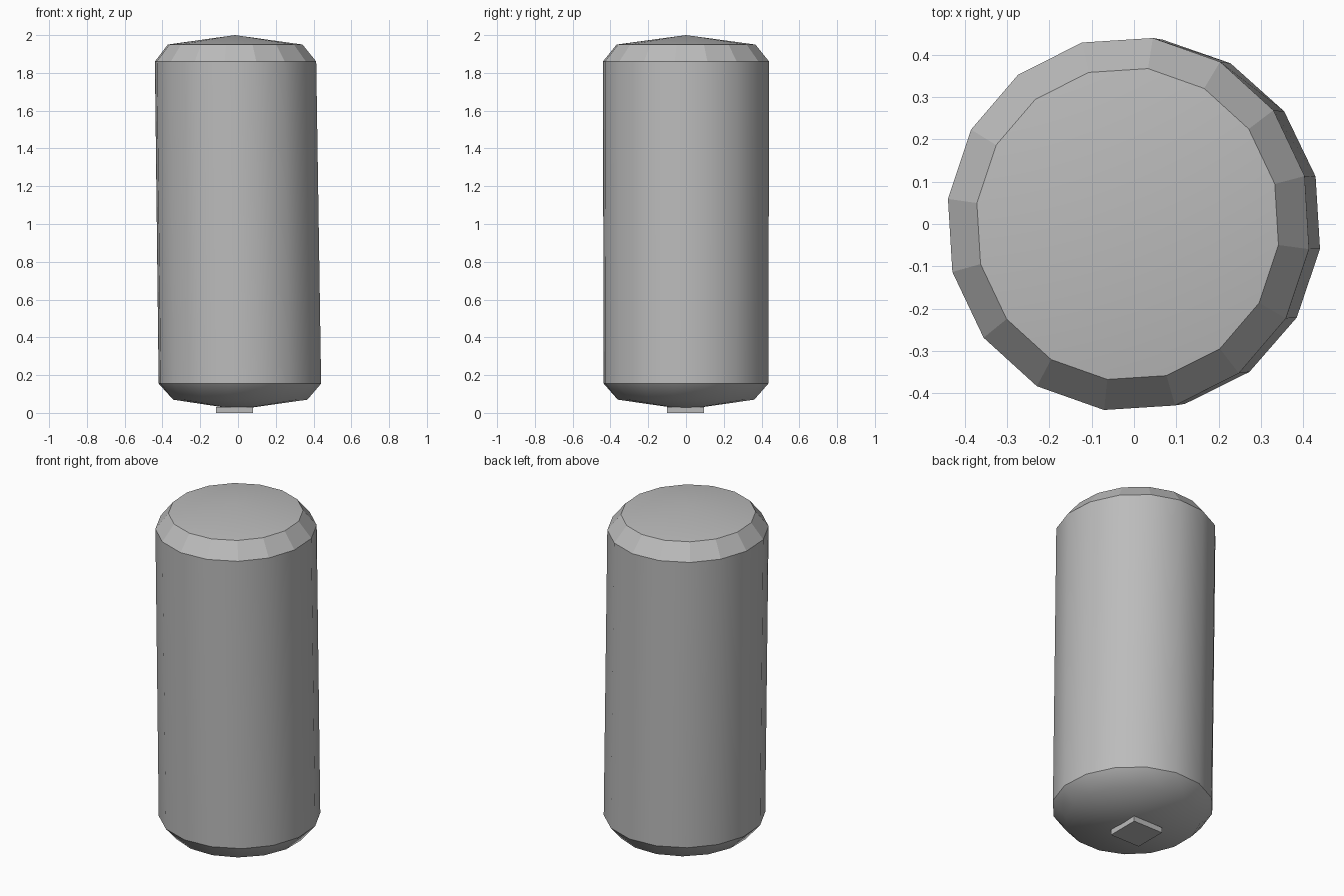
import bpy, bmesh, math

if "Cube" in bpy.data.objects:
    bpy.data.objects.remove(bpy.data.objects["Cube"])

SIDES = 16
STEP = 2 * math.pi / SIDES
START = math.radians(14.8)

grey = bpy.data.materials.new("plain grey")
grey.diffuse_color = (0.5, 0.5, 0.5, 1)
grey.use_nodes = True
grey.node_tree.nodes["Principled BSDF"].inputs["Base Color"].default_value = grey.diffuse_color


def finish(bm, name):
    bmesh.ops.recalc_face_normals(bm, faces=bm.faces)
    mesh = bpy.data.meshes.new(name)
    bm.to_mesh(mesh)
    bm.free()
    mesh.materials.append(grey)
    obj = bpy.data.objects.new(name, mesh)
    bpy.context.collection.objects.link(obj)
    return obj


def ring(bm, cx, z, rx, ry, turn=0.0):
    angles = [START + turn + i * STEP for i in range(SIDES)]
    return [bm.verts.new((cx + rx * math.cos(a), ry * math.sin(a), z)) for a in angles]


# Slightly leaning capsule body: bottom rim, top rim, top bevel
bm = bmesh.new()
twisted = ring(bm, 0.012, 0.07, 0.362, 0.368, STEP * 0.85)
bottom = ring(bm, 0.010, 0.155, 0.434, 0.440)
top = ring(bm, -0.013, 1.86, 0.431, 0.444)
bevel = ring(bm, -0.015, 1.95, 0.360, 0.371)
low_tip = bm.verts.new((0.0, 0, 0.018))
high_tip = bm.verts.new((-0.016, 0, 2.0))

for i in range(SIDES):
    j = (i + 1) % SIDES
    # smooth wall
    wall = bm.faces.new((bottom[i], bottom[j], top[j], top[i]))
    wall.smooth = True
    # faceted shoulder and shallow top cone
    bm.faces.new((top[i], top[j], bevel[j], bevel[i]))
    bm.faces.new((bevel[i], bevel[j], high_tip)).smooth = True
    # swirled underside with folded triangles
    for tri in ((bottom[i], twisted[i], bottom[j]),
                (bottom[j], twisted[i], twisted[j]),
                (twisted[j], twisted[i], low_tip)):
        bm.faces.new(tri).smooth = True

# crisp rims
for loop in (bottom, top, bevel):
    for i in range(SIDES):
        bm.edges.get((loop[i], loop[(i + 1) % SIDES])).smooth = False
finish(bm, "capsule_body")

# Small square plate under the body
bm = bmesh.new()
bmesh.ops.create_cube(bm, size=1)
bmesh.ops.scale(bm, vec=(0.195, 0.195, 0.032), verts=bm.verts)
bmesh.ops.translate(bm, vec=(-0.019, -0.002, 0.016), verts=bm.verts)
finish(bm, "base_plate")
